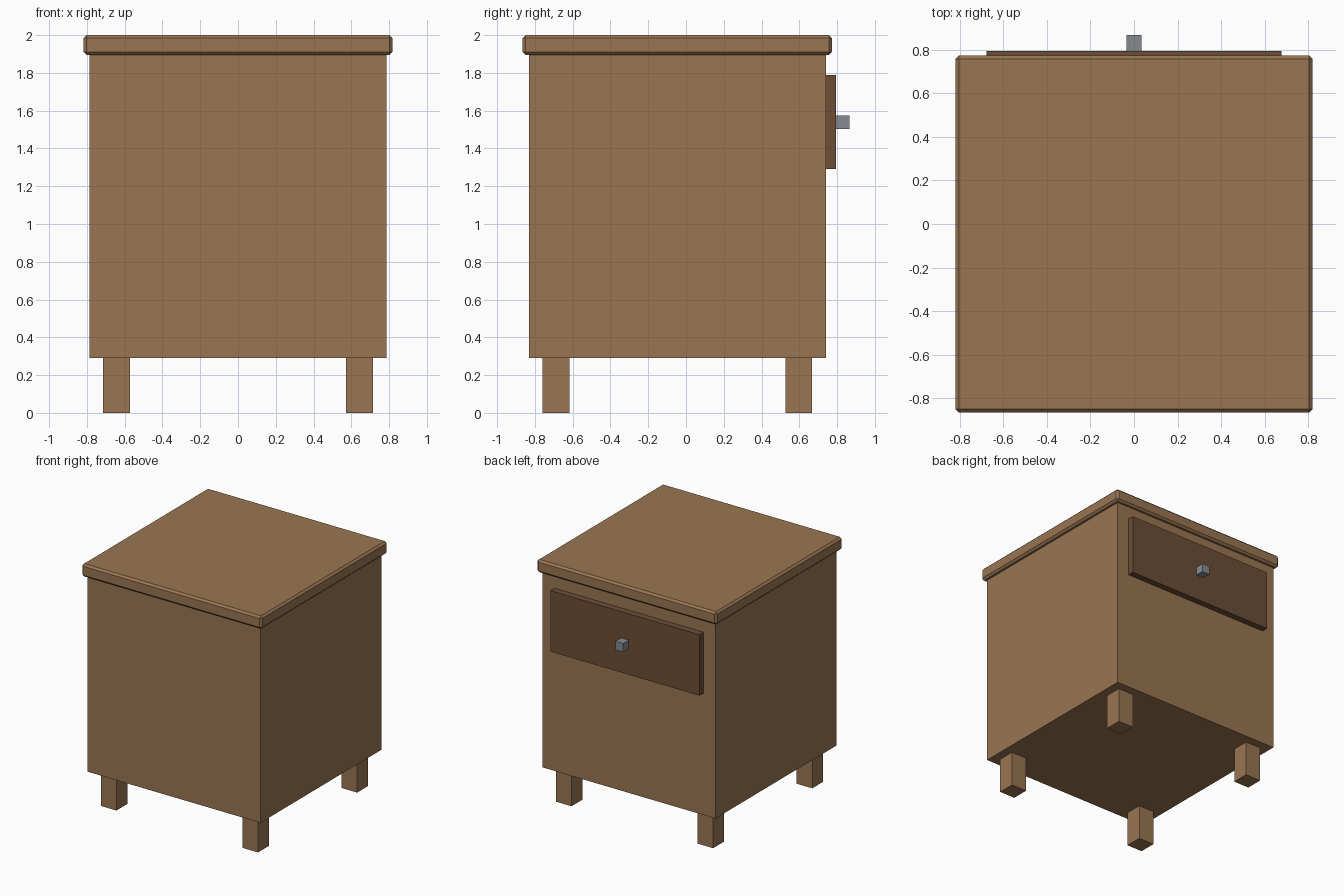
import bpy
from mathutils import Vector

cube = bpy.data.objects.get("Cube")
if cube:
    bpy.data.objects.remove(cube, do_unlink=True)


def material(name, rgb):
    mat = bpy.data.materials.new(name)
    mat.use_nodes = True
    color = (*rgb, 1.0)
    mat.diffuse_color = color
    mat.node_tree.nodes["Principled BSDF"].inputs["Base Color"].default_value = color
    return mat


wood = material("warm wood", (0.32, 0.18, 0.085))
dark_wood = material("dark wood", (0.15, 0.077, 0.038))
metal = material("grey metal", (0.24, 0.26, 0.28))


def box(name, low, high, mat, bevel=0):
    """Box between two opposite corners, optionally chamfered."""
    low, high = Vector(low), Vector(high)
    bpy.ops.mesh.primitive_cube_add(size=1, location=(low + high) / 2)
    obj = bpy.context.object
    obj.name = name
    for v in obj.data.vertices:
        v.co *= high - low
    obj.data.materials.append(mat)
    if bevel:
        mod = obj.modifiers.new("chamfer", 'BEVEL')
        mod.width = bevel
        mod.segments = 1
    return obj


# Cabinet body and chamfered top board
MID_Y = -0.046
box("cabinet_body", (-0.786, MID_Y - 0.786, 0.29), (0.786, MID_Y + 0.786, 1.90), wood)
box("top_board", (-0.818, MID_Y - 0.819, 1.895), (0.818, MID_Y + 0.819, 2.0), wood, 0.016)

# Drawer panel and its square knob
box("drawer_panel", (-0.677, 0.73, 1.29), (0.677, 0.793, 1.79), dark_wood)
box("drawer_knob", (-0.035, 0.78, 1.503), (0.035, 0.866, 1.574), metal)

# Four square legs
for side, sx in (("left", 1), ("right", -1)):
    for end, sy in (("front", -1), ("back", 1)):
        x, y, half = sx * 0.643, MID_Y + sy * 0.643, 0.071
        box(f"{end}_{side}_leg", (x - half, y - half, 0), (x + half, y + half, 0.30), wood)
